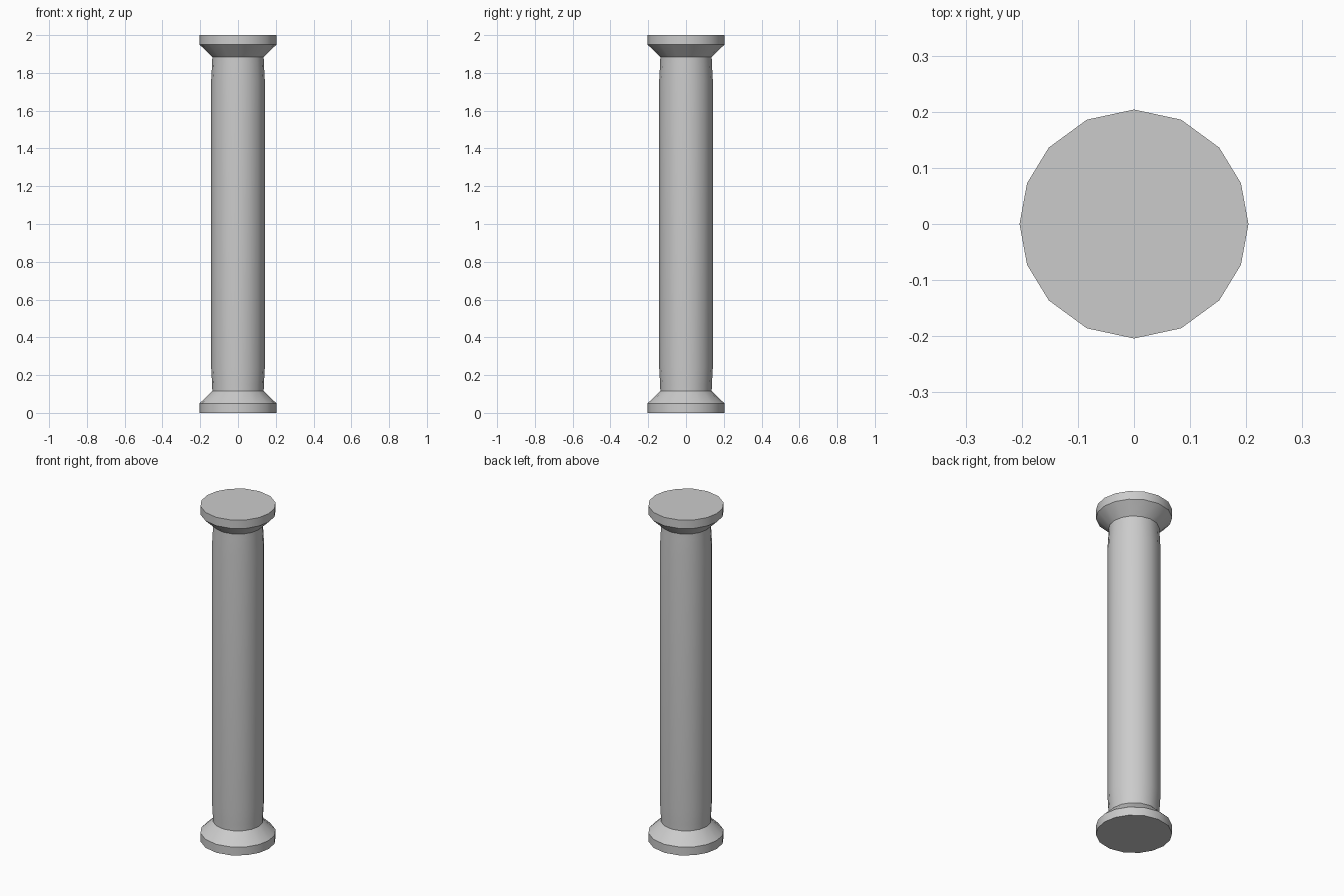
import bpy, bmesh, math

if "Cube" in bpy.data.objects:
    bpy.data.objects.remove(bpy.data.objects["Cube"])

# slightly uneven 16-sided cross-section, one quarter mirrored around
quarter = [0, 20.9, 41.9, 65.7]
angles = [math.radians(a) for a in
          quarter + [90] + [180 - a for a in quarter[:0:-1]]
          + [180 + a for a in quarter] + [270] + [360 - a for a in quarter[:0:-1]]]


def lathe(name, profile, cap_bottom=False, cap_top=False):
    bm = bmesh.new()
    rings = [[bm.verts.new((r * math.cos(a), r * math.sin(a), z)) for a in angles]
             for r, z in profile]
    n = len(angles)
    for lo, hi in zip(rings, rings[1:]):
        for i in range(n):
            j = (i + 1) % n
            bm.faces.new((lo[i], lo[j], hi[j], hi[i]))
    if cap_bottom:
        bm.faces.new(rings[0][::-1])
    if cap_top:
        bm.faces.new(rings[-1])
    mesh = bpy.data.meshes.new(name)
    bm.to_mesh(mesh)
    bm.free()
    ob = bpy.data.objects.new(name, mesh)
    bpy.context.collection.objects.link(ob)
    bpy.ops.object.select_all(action='DESELECT')
    ob.select_set(True)
    bpy.context.view_layer.objects.active = ob
    bpy.ops.object.shade_smooth_by_angle(angle=math.radians(30))
    return ob


def flip(profile):
    return [(r, 2 - z) for r, z in reversed(profile)]


# base disc with flare, and its mirror as the capital
foot = [(0.204, 0), (0.204, 0.05), (0.136, 0.115)]
lathe("base", foot, cap_bottom=True)
lathe("capital", flip(foot), cap_top=True)

# shaft, pinched slightly at both ends
end = [(0.136, 0.115), (0.137, 0.15), (0.142, 0.24)]
lathe("shaft", end + flip(end))
